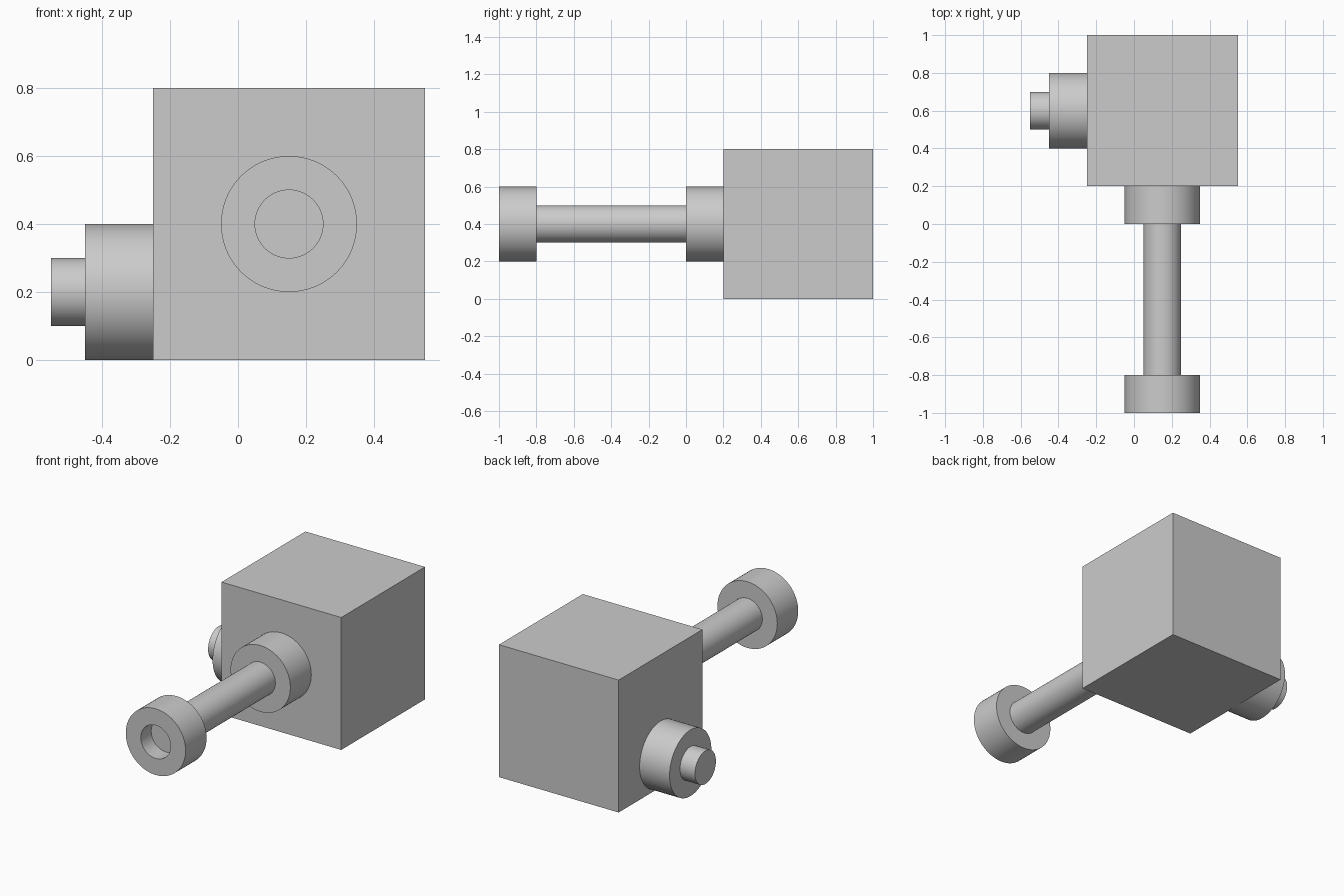
import bpy
import math
from mathutils import Vector

default = bpy.data.objects.get("Cube")
if default:
    bpy.data.objects.remove(default)

# Single plain grey
grey = bpy.data.materials.new("plain grey")
grey.use_nodes = True
colour = (0.6, 0.6, 0.6, 1)
grey.diffuse_color = colour
grey.node_tree.nodes["Principled BSDF"].inputs["Base Color"].default_value = colour

SIDES = 64


def lathe(name, profile, origin, axis):
    """Spin (distance, radius) points about an axis; radius 0 closes an end."""
    axis = Vector(axis)
    up = Vector((0, 0, 1))
    side = axis.cross(up)
    verts, rings, faces = [], [], []
    for dist, radius in profile:
        count = SIDES if radius else 1
        rings.append([len(verts) + i for i in range(count)])
        for i in range(count):
            a = 2 * math.pi * i / SIDES
            verts.append(Vector(origin) + axis * dist
                         + radius * (side * math.cos(a) + up * math.sin(a)))
    for low, high in zip(rings, rings[1:]):
        for i in range(SIDES):
            j = (i + 1) % SIDES
            if len(low) == 1:
                faces.append((low[0], high[j], high[i]))
            elif len(high) == 1:
                faces.append((low[i], low[j], high[0]))
            else:
                faces.append((low[i], low[j], high[j], high[i]))
    mesh = bpy.data.meshes.new(name)
    mesh.from_pydata(verts, [], faces)
    mesh.materials.append(grey)
    obj = bpy.data.objects.new(name, mesh)
    bpy.context.collection.objects.link(obj)
    bpy.ops.object.select_all(action="DESELECT")
    obj.select_set(True)
    bpy.context.view_layer.objects.active = obj
    # Consistent outward normals, then smooth the round walls only
    bpy.ops.object.mode_set(mode="EDIT")
    bpy.ops.mesh.select_all(action="SELECT")
    bpy.ops.mesh.normals_make_consistent(inside=False)
    bpy.ops.object.mode_set(mode="OBJECT")
    bpy.ops.object.shade_smooth_by_angle(angle=math.radians(30))
    return obj


def cylinder(name, length, radius, origin, axis):
    return lathe(name, [(0, 0), (0, radius), (length, radius), (length, 0)],
                 origin, axis)


# Cubic body
bpy.ops.mesh.primitive_cube_add(size=0.8, location=(0.15, 0.6, 0.4))
body = bpy.context.object
body.name = "body"
body.data.materials.append(grey)

# Front collar, rod and end cap with a round recess
FRONT = (0, -1, 0)
cylinder("front_collar", 0.2, 0.2, (0.15, 0.2, 0.4), FRONT)
cylinder("rod", 0.8, 0.1, (0.15, 0, 0.4), FRONT)
lathe("end_cap",
      [(0, 0), (0, 0.2), (0.2, 0.2), (0.2, 0.1), (0.1, 0.1), (0.1, 0)],
      (0.15, -0.8, 0.4), FRONT)

# Stepped knob on the right side
RIGHT = (-1, 0, 0)
cylinder("side_collar", 0.2, 0.2, (-0.25, 0.6, 0.2), RIGHT)
cylinder("side_pin", 0.1, 0.1, (-0.45, 0.6, 0.2), RIGHT)
